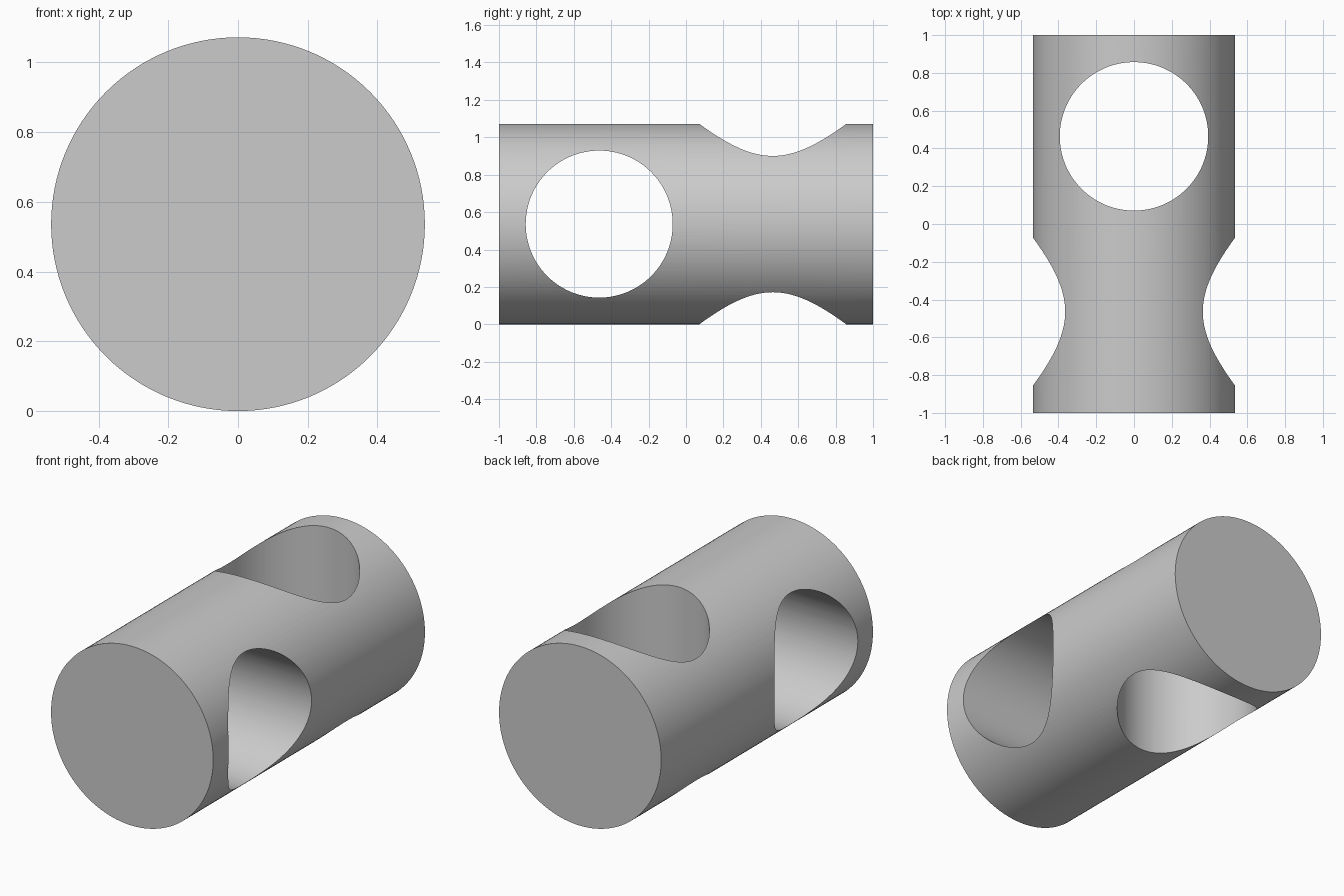
import bpy
import math

if "Cube" in bpy.data.objects:
    bpy.data.objects.remove(bpy.data.objects["Cube"], do_unlink=True)

RADIUS = 0.536
HOLE_RADIUS = 0.393
HOLE_OFFSET = 0.464

grey = bpy.data.materials.new("plain_grey")
grey.use_nodes = True
colour = (0.6, 0.6, 0.6, 1)
grey.diffuse_color = colour
grey.node_tree.nodes["Principled BSDF"].inputs["Base Color"].default_value = colour


def cylinder(name, radius, length, y, rotation):
    bpy.ops.mesh.primitive_cylinder_add(
        vertices=128, radius=radius, depth=length,
        location=(0, y, RADIUS), rotation=rotation)
    obj = bpy.context.object
    obj.name = name
    obj.data.materials.append(grey)
    return obj


# Solid round bar lying front to back
body = cylinder("drilled_bar", RADIUS, 2, 0, (math.pi / 2, 0, 0))

# Two crossing through holes: sideways near the front, upright near the back
cutters = [
    cylinder("side_hole_cutter", HOLE_RADIUS, 2, -HOLE_OFFSET, (0, math.pi / 2, 0)),
    cylinder("upright_hole_cutter", HOLE_RADIUS, 2, HOLE_OFFSET, (0, 0, 0)),
]
for cutter in cutters:
    cut = body.modifiers.new(cutter.name, "BOOLEAN")
    cut.operation = "DIFFERENCE"
    cut.solver = "EXACT"
    cut.object = cutter
    cutter.hide_render = True

# Apply the holes, then remove the cutters
bpy.ops.object.select_all(action="DESELECT")
body.select_set(True)
bpy.context.view_layer.objects.active = body
for cutter in cutters:
    bpy.ops.object.modifier_apply(modifier=cutter.name)
    bpy.data.objects.remove(cutter, do_unlink=True)

# Smooth round walls with crisp rims
bpy.ops.object.shade_smooth_by_angle(angle=math.radians(30))
